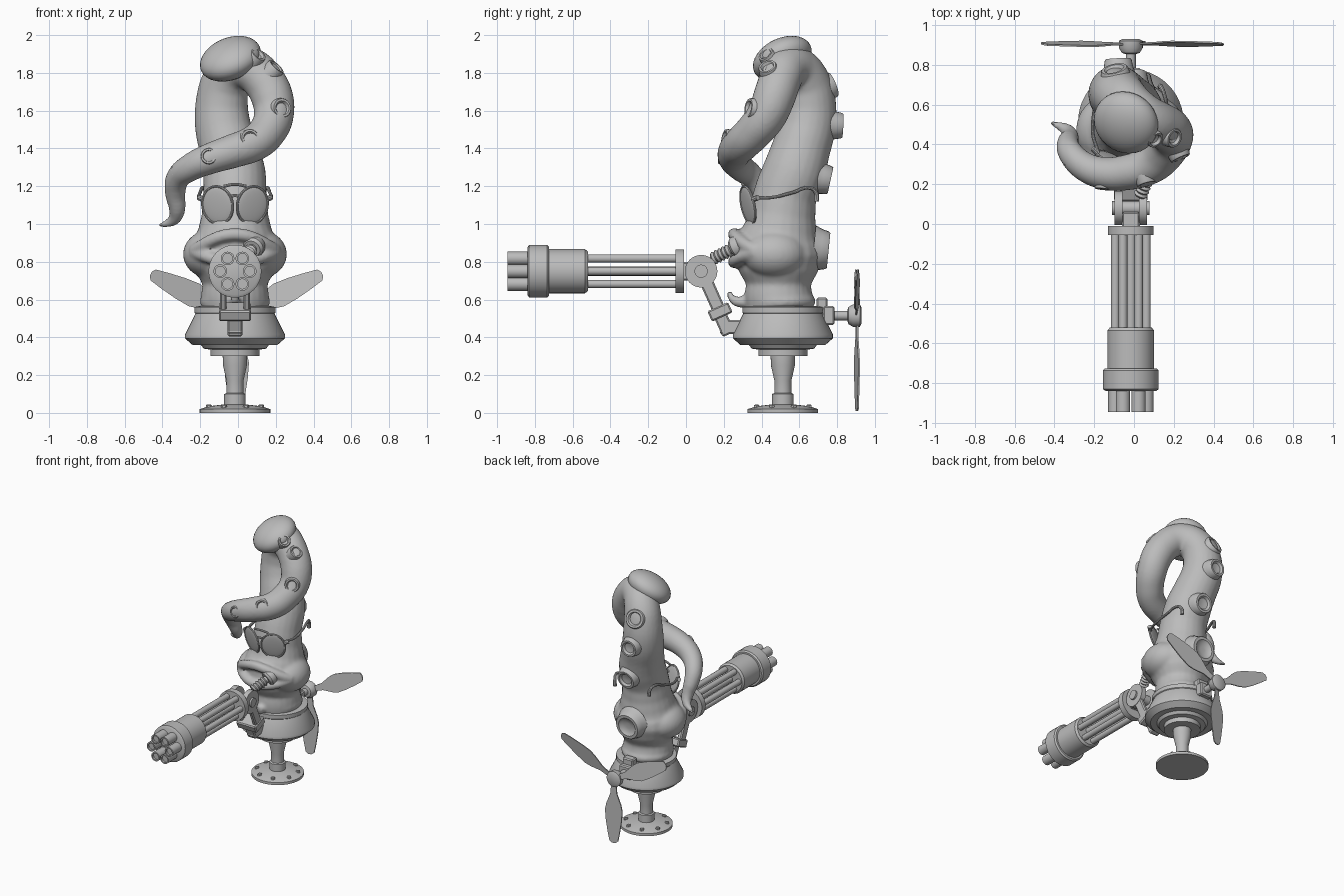
import bpy, bmesh, math
from mathutils import Vector, Matrix, Euler

if "Cube" in bpy.data.objects:
    bpy.data.objects.remove(bpy.data.objects["Cube"])

CX, CY = -0.016, 0.513          # axis of the pedestal
GZ = 0.75                       # height of the gun axis

mat = bpy.data.materials.new("plain_grey")
mat.diffuse_color = (0.5, 0.5, 0.5, 1)
mat.use_nodes = True
mat.node_tree.nodes["Principled BSDF"].inputs["Base Color"].default_value = mat.diffuse_color


def finish(name, bm, matrix=Matrix()):
    bmesh.ops.recalc_face_normals(bm, faces=bm.faces)
    me = bpy.data.meshes.new(name)
    bm.to_mesh(me)
    bm.free()
    me.transform(matrix)
    me.materials.append(mat)
    ob = bpy.data.objects.new(name, me)
    bpy.context.collection.objects.link(ob)
    return ob


def lathe(name, profile, origin, axis=(0, 0, 1), n=32):
    """Solid of revolution: profile of (radius, distance along axis)."""
    bm = bmesh.new()
    rings = [[bm.verts.new((r * math.cos(i * math.tau / n), r * math.sin(i * math.tau / n), h))
              for i in range(n)] for r, h in profile]
    for a, b in zip(rings, rings[1:]):
        for i in range(n):
            bm.faces.new((a[i], a[(i + 1) % n], b[(i + 1) % n], b[i]))
    bm.faces.new(rings[0][::-1])
    bm.faces.new(rings[-1])
    rot = Vector((0, 0, 1)).rotation_difference(Vector(axis)).to_matrix().to_4x4()
    return finish(name, bm, Matrix.Translation(origin) @ rot)


def rod(name, a, b, r, n=20):
    d = Vector(b) - Vector(a)
    return lathe(name, [(r, 0), (r, d.length)], a, d, n)


def box(name, center, size, rot=(0, 0, 0), bevel=0.008):
    bm = bmesh.new()
    bmesh.ops.create_cube(bm, size=1)
    bmesh.ops.scale(bm, vec=size, verts=bm.verts)
    bmesh.ops.bevel(bm, geom=bm.edges[:], offset=bevel, segments=1, affect='EDGES')
    return finish(name, bm, Matrix.Translation(center) @ Euler(rot).to_matrix().to_4x4())


def ellipsoid(name, center, size, rot=(0, 0, 0)):
    bm = bmesh.new()
    bmesh.ops.create_uvsphere(bm, u_segments=32, v_segments=18, radius=1)
    bmesh.ops.scale(bm, vec=size, verts=bm.verts)
    return finish(name, bm, Matrix.Translation(center) @ Euler(rot).to_matrix().to_4x4())


def tube(name, pts, res=6, sides=5, cyclic=False):
    """Round tube through (x, y, z, radius) points."""
    cu = bpy.data.curves.new(name, 'CURVE')
    cu.dimensions = '3D'
    cu.bevel_depth, cu.bevel_resolution = 1, sides
    cu.resolution_u, cu.use_fill_caps = res, True
    sp = cu.splines.new('BEZIER')
    sp.bezier_points.add(len(pts) - 1)
    sp.use_cyclic_u = cyclic
    for p, (x, y, z, r) in zip(sp.bezier_points, pts):
        p.co, p.radius = (x, y, z), r
        p.handle_left_type = p.handle_right_type = 'AUTO'
    cu.materials.append(mat)
    ob = bpy.data.objects.new(name, cu)
    bpy.context.collection.objects.link(ob)
    to_mesh([ob])
    return ob


def to_mesh(obs):
    bpy.ops.object.select_all(action='DESELECT')
    for o in obs:
        o.select_set(True)
    bpy.context.view_layer.objects.active = obs[0]
    bpy.ops.object.convert(target='MESH')


# --- Pedestal: bolted flange, stem and bowl
lathe("pedestal", [(.187, 0), (.187, .02), (.14, .035), (.057, .045), (.057, .1), (.045, .105),
                   (.045, .17), (.063, .25), (.065, .3), (.13, .3), (.13, .335), (.165, .34),
                   (.18, .36), (.225, .36), (.265, .395), (.265, .415), (.21, .525),
                   (.215, .53), (.215, .56), (.19, .565)], (CX, CY, 0), n=48)
for i in range(8):
    a = (i + .5) * math.tau / 8
    lathe("flange_bolt", [(.016, 0), (.016, .018), (.01, .022)],
          (CX + .15 * math.cos(a), CY + .15 * math.sin(a), .022), n=6)

# --- Creature: trunk that coils over into an arm, with cheeks and lips blended in
trunk = tube("creature_body", [
    (CX, .50, .56, .18), (CX, .49, .62, .18), (CX, .49, .68, .172), (CX, .49, .75, .21),
    (CX, .49, .83, .235), (CX, .49, .90, .225), (CX, .50, .97, .195), (CX, .51, 1.05, .176),
    (CX, .525, 1.15, .167), (-.02, .57, 1.27, .166), (-.05, .61, 1.4, .155),
    (-.08, .645, 1.52, .148), (-.085, .655, 1.65, .138), (-.06, .63, 1.76, .128),
    (0, .575, 1.825, .118), (.065, .53, 1.82, .115), (.13, .50, 1.765, .112),
    (.178, .47, 1.68, .112), (.19, .43, 1.58, .106), (.155, .36, 1.49, .1),
    (.09, .30, 1.43, .096), (-.03, .26, 1.385, .09), (-.15, .255, 1.345, .082),
    (-.25, .29, 1.30, .073), (-.32, .36, 1.24, .063), (-.332, .41, 1.16, .054),
    (-.322, .44, 1.08, .044), (-.335, .47, 1.03, .034), (-.37, .49, 1.005, .023),
    (-.42, .51, .99, .01)], res=5, sides=10)
parts = [trunk]
for s in (-1, 1):
    parts.append(ellipsoid("cheek", (CX + s * .125, .47, .84), (.15, .17, .13)))
for z, lift in ((.895, .05), (.83, -.03)):
    arc = []
    for i in range(9):
        a = math.radians(-150 + i * 15)
        arc.append((CX + .25 * math.cos(a), .49 + .235 * math.sin(a),
                    z + lift * math.cos((i - 4) * .6), .034))
    parts.append(tube("lip", arc))
parts.append(tube("foot_curl", [(CX, .42, .6, .07), (CX, .32, .59, .035), (CX, .27, .59, .028),
                                (CX, .24, .61, .02), (CX, .23, .645, .012)]))
parts.append(tube("foot_roll", [(CX + .15 * math.cos(i * math.pi / 4), .5 + .15 * math.sin(i * math.pi / 4),
                                 .59, .036) for i in range(8)], cyclic=True))
bpy.ops.object.select_all(action='DESELECT')
for o in parts:
    o.select_set(True)
bpy.context.view_layer.objects.active = trunk
bpy.ops.object.join()
rm = trunk.modifiers.new("blend", 'REMESH')
rm.mode, rm.voxel_size = 'VOXEL', .011
sm = trunk.modifiers.new("soften", 'SMOOTH')
sm.factor, sm.iterations = .5, 6
to_mesh([trunk])

# --- Suckers along the outside of the coil: rim centre, direction, radius
for pos, d, r in [((CX, .755, .86), (0, 1, -.1), .1), ((-.01, .765, 1.23), (0, 1, -.22), .075),
                  ((-.08, .83, 1.52), (-.05, 1, -.05), .068), ((-.1, .78, 1.74), (-.2, .85, .35), .07),
                  ((.205, .43, 1.835), (.6, -.25, .65), .05), ((.11, .42, 1.9), (.5, -.5, .6), .045),
                  ((.235, .33, 1.615), (.4, -.9, .15), .053), ((.065, .2, 1.455), (.25, -.95, .2), .05),
                  ((-.155, .175, 1.36), (-.1, -1, .12), .043), ((-.325, .28, 1.285), (-.5, -.8, .2), .036)]:
    lathe("sucker", [(r * 1.25, -.08), (r * 1.08, -.04), (r, -.008), (r * .93, 0), (r * .72, 0),
                     (r * .55, -.015), (r * .2, -.02)], pos, d, 24)

# --- Beret drooping forward and to the side
ellipsoid("beret", (-.04, .51, 1.875), (.168, .165, .098), (.42, -.38, 0))
lathe("beret_band", [(.115, -.03), (.125, 0), (.115, .03)], (.0, .53, 1.84), (-.2, -.25, 1))

# --- Sunglasses
for s in (-1, 1):
    c, rot = Vector((CX + s * .092, .328, 1.1)), Euler((.2, 0, s * .4))
    ellipsoid("lens", c, (.086, .012, .1), rot)
    rim = []
    for i in range(12):
        a = i * math.tau / 12
        p = c + rot.to_matrix() @ Vector((.087 * math.cos(a), 0, .101 * math.sin(a)))
        rim.append((*p, .007))
    tube("lens_rim", rim, res=4, sides=2, cyclic=True)
    tube("temple_arm", [(CX + s * .165, .365, 1.14, .009), (CX + s * .19, .45, 1.14, .009),
                        (CX + s * .185, .56, 1.165, .009), (CX + s * .165, .66, 1.19, .01),
                        (CX + s * .15, .69, 1.16, .012), (CX + s * .148, .69, 1.12, .014)], sides=3)
    rod("hinge", (CX + s * .165, .355, 1.13), (CX + s * .19, .38, 1.14), .015, 10)
for z in (1.14, 1.2):
    tube("bridge", [(CX - .06, .31, z, .008), (CX, .3, z + .01, .008), (CX + .06, .31, z, .008)], sides=2)

# --- Ribbed mouthpiece
a, b = Vector((.1, .31, .9)), Vector((.03, .14, .815))
d = (b - a).normalized()
rod("mouthpiece_core", a, b, .026)
lathe("mouthpiece_collar", [(.05, -.02), (.058, 0), (.058, .03), (.045, .045)], a + d * .03, d)
for i in range(5):
    lathe("mouthpiece_rib", [(.026, -.012), (.036, 0), (.026, .012)], a.lerp(b, .5 + i * .11), d, 20)

# --- Rotary gun along -y
axis = (0, 1, 0)
g = (CX, 0, GZ)
lathe("muzzle_clamp", [(.125, -.84), (.14, -.83), (.14, -.735), (.13, -.725)], g, axis, 40)
lathe("barrel_shroud", [(.117, -.73), (.117, -.535), (.105, -.52)], g, axis, 40)
lathe("gun_plate", [(.115, -.055), (.115, -.01)], g, axis, 40)
rod("gun_spindle", (CX, -.53, GZ), (CX, .06, GZ), .025)
for i in range(6):
    a = i * math.tau / 6
    x, z = CX + .078 * math.cos(a), GZ + .078 * math.sin(a)
    rod("barrel_rod", (x, -.53, z), (x, -.05, z), .022, 16)
    lathe("barrel_muzzle", [(.036, -.8), (.036, -.945), (.026, -.945), (.026, -.93)], (x, 0, z), axis, 20)

# --- Pivot yoke and bracket joining the gun to the bowl
rod("pivot_axle", (CX - .095, .08, GZ), (CX + .095, .08, GZ), .035)
box("gun_mount", (CX, .02, GZ), (.09, .08, .1))
for s in (-1, 1):
    x = CX + s * .062
    rod("yoke_disc", (x - .02, .08, GZ), (x + .02, .08, GZ), .086, 32)
    box("yoke_arm", (x, .13, .645), (.035, .07, .22), (.42, 0, 0))
box("yoke_block", (CX, .18, .535), (.17, .12, .06), (.42, 0, 0))
box("bracket_post", (CX, .2, .475), (.078, .07, .13), (.42, 0, 0))
box("bracket_foot", (CX, .26, .455), (.078, .16, .075))

# --- Rear propeller
PY, PZ = .905, .515
rod("propeller_shaft", (CX, .66, PZ), (CX, .9, PZ), .025)
box("motor_block", (CX, .755, PZ), (.1, .06, .1))
box("motor_bracket", (CX, .72, .575), (.09, .06, .07))
lathe("propeller_hub", [(.03, -.05), (.045, -.045), (.06, -.02), (.06, .015), (.04, .025)],
      (CX, PY, PZ), axis)
half = [(.04, .018), (.12, .025), (.2, .055), (.25, .066), (.33, .06), (.42, .046), (.49, .032), (.505, .012)]
for deg in (26, 154, 270):
    bm = bmesh.new()
    outline = half + [(r, -w) for r, w in half[::-1]]
    front = [bm.verts.new((r, -.004 + w * .18, w)) for r, w in outline]
    back = [bm.verts.new((r, .004 + w * .18, w)) for r, w in outline]
    bm.faces.new(front)
    bm.faces.new(back[::-1])
    for i in range(len(front)):
        j = (i + 1) % len(front)
        bm.faces.new((front[i], back[i], back[j], front[j]))
    finish("propeller_blade", bm, Matrix.Translation((CX * .5, PY, PZ)) @
           Matrix.Rotation(-math.radians(deg), 4, 'Y'))

# --- Smooth shading with sharp edges kept
bpy.ops.object.select_all(action='SELECT')
bpy.context.view_layer.objects.active = trunk
bpy.ops.object.shade_smooth_by_angle(angle=math.radians(35))
